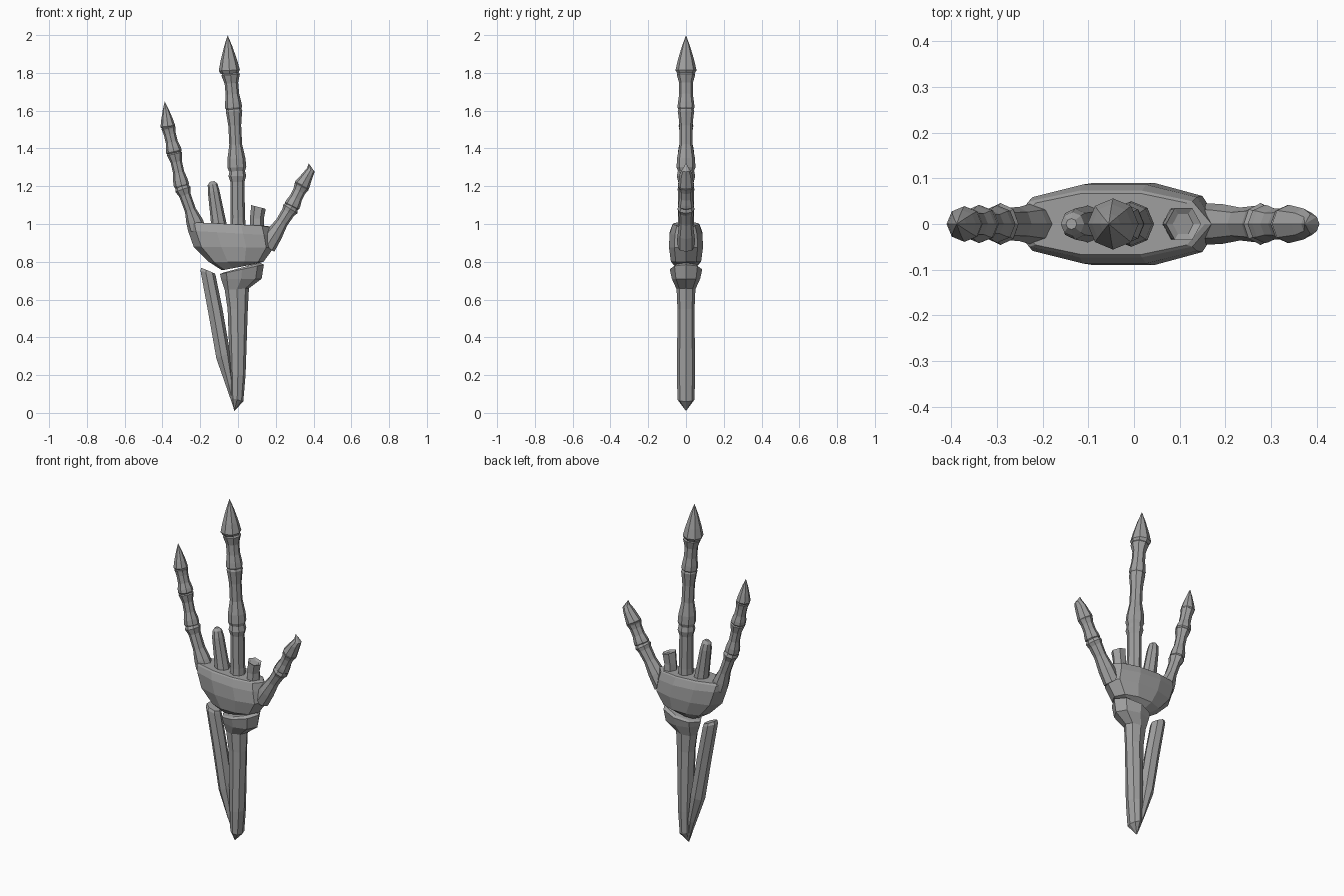
import bpy, bmesh, math
from mathutils import Vector

cube = bpy.data.objects.get("Cube")
if cube:
    bpy.data.objects.remove(cube, do_unlink=True)

bone = bpy.data.materials.new("bone grey")
bone.use_nodes = True
GREY = (0.35, 0.35, 0.35, 1)
bone.diffuse_color = GREY
bone.node_tree.nodes["Principled BSDF"].inputs["Base Color"].default_value = GREY


def loft(name, left, right, depths, sides=8, y=0.0, power=1.0):
    """Loft oval rings spanning paired left and right outline points."""
    bm = bmesh.new()
    rings = []
    for (lx, lz), (rx, rz), depth in zip(left, right, depths):
        a, b = Vector((lx, y, lz)), Vector((rx, y, rz))
        ring = []
        for i in range(sides):
            t = 2 * math.pi * i / sides
            c, s = math.cos(t), math.sin(t)
            p = (a + b) / 2 + (b - a) / 2 * c
            p.y += math.copysign(abs(s) ** power, s) * depth
            ring.append(bm.verts.new(p))
        rings.append(ring)
    for low, high in zip(rings, rings[1:]):
        for i in range(sides):
            j = (i + 1) % sides
            bm.faces.new((low[i], low[j], high[j], high[i]))
    bm.faces.new(rings[0][::-1])
    bm.faces.new(rings[-1])
    bmesh.ops.remove_doubles(bm, verts=bm.verts, dist=0.0005)
    bmesh.ops.recalc_face_normals(bm, faces=bm.faces)
    mesh = bpy.data.meshes.new(name)
    bm.to_mesh(mesh)
    bm.free()
    mesh.materials.append(bone)
    obj = bpy.data.objects.new(name, mesh)
    bpy.context.collection.objects.link(obj)
    return obj


def segment(name, start, end, profile, sides=8, lean=0.0, y=0.0):
    """Bone along a line; profile holds (fraction, half width, half depth)."""
    a, b = Vector(start), Vector(end)
    along = (b - a).normalized()
    side = Vector((along.y, -along.x))
    left, right, depths = [], [], []
    for f, w, d in profile:
        p = a.lerp(b, f) + side * lean * math.sin(math.pi * f)
        left.append(p - side * w)
        right.append(p + side * w)
        depths.append(d)
    return loft(name, left, right, depths, sides, y)


def phalanx(name, start, end, r0, waist, r1):
    """Finger bone with a flared collar at each end."""
    rows = [(0, r0 * 0.85), (0.06, r0), (0.2, r0 * 0.95), (0.42, waist),
            (0.72, waist), (0.88, r1 * 0.92), (0.95, r1), (1, r1 * 0.85)]
    segment(name, start, end, [(f, r, r) for f, r in rows])


def claw(name, start, end, r, lean=0.0):
    rows = [(0, 0.8), (0.09, 1), (0.35, 0.78), (0.7, 0.4), (1, 0)]
    segment(name, start, end, [(f, r * k, r * k) for f, k in rows], lean=lean)


# Middle finger
segment("middle_finger_base", (0.0, 0.97), (-0.004, 1.285),
        [(0, .043, .045), (.2, .038, .042), (.8, .037, .041), (.9, .047, .049), (1, .04, .042)])
phalanx("middle_finger_lower", (-0.005, 1.28), (-0.022, 1.615), .05, .034, .044)
phalanx("middle_finger_upper", (-0.022, 1.605), (-0.04, 1.80), .045, .036, .049)
claw("middle_finger_claw", (-0.045, 1.795), (-0.055, 2.0), .056)

# Outer finger
segment("outer_finger_base", (-0.215, 0.97), (-0.298, 1.2),
        [(0, .048, .045), (.2, .044, .043), (.45, .03, .037), (.8, .031, .036), (.93, .042, .046), (1, .035, .038)])
phalanx("outer_finger_lower", (-0.297, 1.195), (-0.338, 1.38), .041, .03, .041)
phalanx("outer_finger_upper", (-0.337, 1.375), (-0.37, 1.515), .042, .032, .038)
claw("outer_finger_claw", (-0.37, 1.505), (-0.388, 1.65), .039)

# Thumb
segment("thumb_base", (0.15, 0.88), (0.287, 1.095),
        [(0, .05, .045), (.3, .045, .044), (.6, .033, .036), (.85, .036, .04), (.93, .044, .046), (1, .035, .038)])
phalanx("thumb_middle", (0.283, 1.09), (0.34, 1.205), .042, .034, .042)
loft("thumb_claw",
     [(.302, 1.213), (.302, 1.225), (.345, 1.272), (.366, 1.297), (.374, 1.322)],
     [(.37, 1.178), (.376, 1.187), (.397, 1.253), (.406, 1.276), (.374, 1.322)],
     [.036, .042, .034, .022, 0])

# Broken finger stumps
segment("long_stump", (-0.097, 0.97), (-0.137, 1.225),
        [(0, .043, .042), (.3, .038, .038), (.8, .031, .034), (.94, .026, .026), (1, .012, .012)])
loft("short_stump", [(.062, .97), (.063, 1.03), (.07, 1.1), (.085, 1.09)],
     [(.138, .97), (.137, 1.03), (.147, 1.08), (.13, 1.075)],
     [.042, .036, .04, .025], sides=6)

# Palm
loft("palm",
     [(-.085, .755), (-.155, .80), (-.235, .88), (-.265, .965), (-.272, 1.0), (-.255, 1.01)],
     [(.075, .785), (.135, .80), (.19, .875), (.18, .94), (.17, .985), (.155, .99)],
     [.05, .083, .094, .09, .076, .07], sides=10, power=0.8)

# Forearm: main bone with flared wrist, and thin side bone
loft("forearm_main_bone",
     [(-.02, .01), (-.037, .08), (-.042, .2), (-.055, .55), (-.07, .65), (-.09, .71), (-.095, .735), (-.08, .742)],
     [(-.02, .01), (.028, .06), (.04, .2), (.052, .55), (.058, .66), (.125, .71), (.137, .785), (.115, .795)],
     [0, .045, .048, .045, .05, .075, .086, .07])
loft("forearm_side_bone",
     [(-.025, .03), (-.065, .14), (-.118, .285), (-.165, .55), (-.203, .755), (-.198, .77)],
     [(-.015, .03), (-.025, .16), (-.042, .32), (-.082, .55), (-.118, .725), (-.122, .738)],
     [.008, .03, .043, .04, .04, .033], sides=7, y=0.004)
